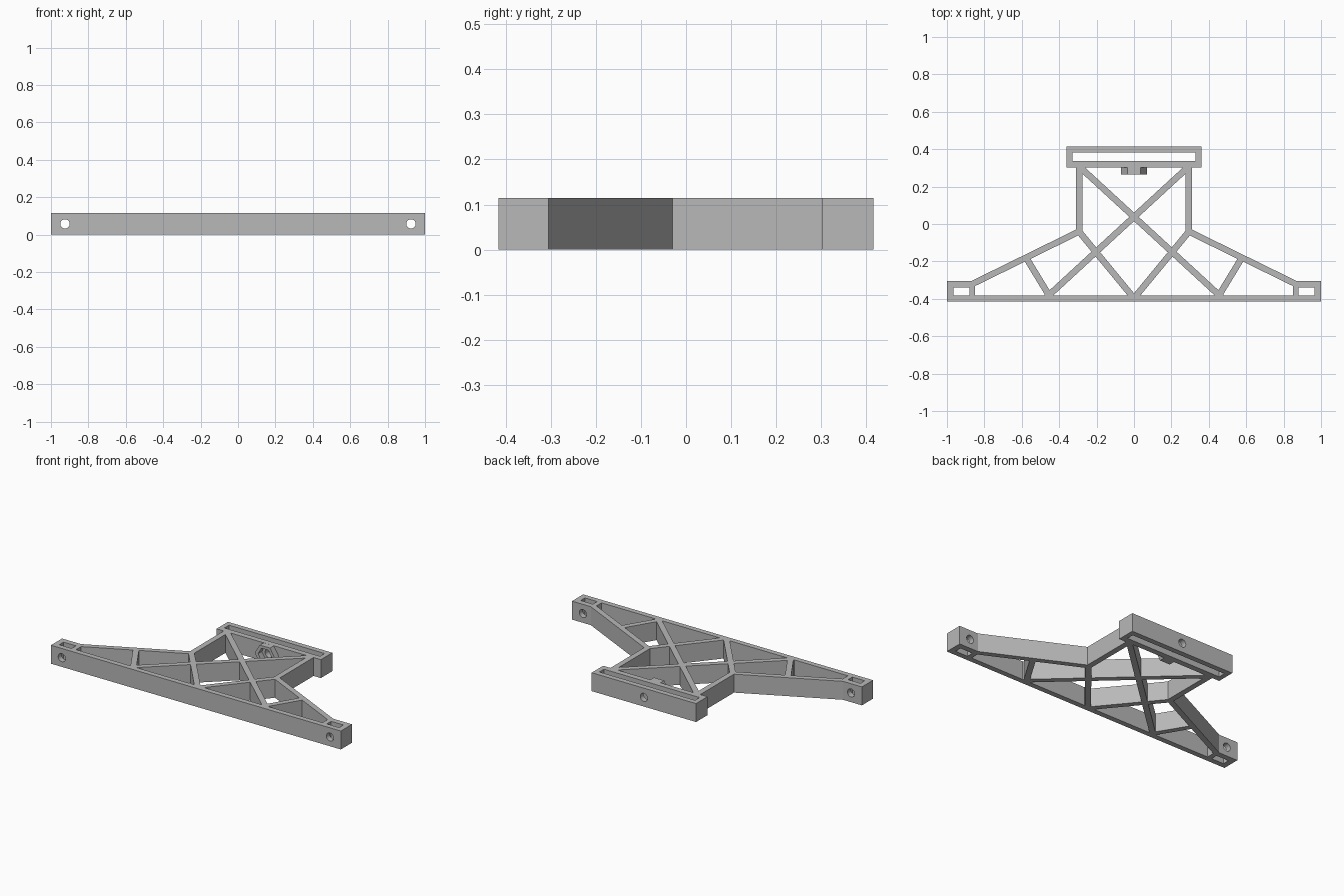
import bpy, bmesh, math
from mathutils import Vector, Matrix

if "Cube" in bpy.data.objects:
    bpy.data.objects.remove(bpy.data.objects["Cube"], do_unlink=True)

H = 0.115      # plate thickness
BAR = 0.034    # strut width

grey = bpy.data.materials.new("plain grey")
grey.use_nodes = True
colour = (0.48, 0.48, 0.48, 1)
grey.diffuse_color = colour
grey.node_tree.nodes["Principled BSDF"].inputs["Base Color"].default_value = colour


def add_object(name, bm):
    bmesh.ops.recalc_face_normals(bm, faces=bm.faces)
    mesh = bpy.data.meshes.new(name)
    bm.to_mesh(mesh)
    bm.free()
    mesh.materials.append(grey)
    ob = bpy.data.objects.new(name, mesh)
    bpy.context.collection.objects.link(ob)
    return ob


def prism(name, points, low=0.0, high=H):
    bm = bmesh.new()
    face = bm.faces.new([bm.verts.new((x, y, low)) for x, y in points])
    up = bmesh.ops.extrude_face_region(bm, geom=[face])["geom"]
    bmesh.ops.translate(bm, vec=(0, 0, high - low),
                        verts=[v for v in up if isinstance(v, bmesh.types.BMVert)])
    return add_object(name, bm)


def rod(name, x, y0, y1, rx, rz, sides):
    """Round or hexagonal rod along y at mid thickness."""
    bm = bmesh.new()
    bmesh.ops.create_cone(bm, cap_ends=True, segments=sides, radius1=1, radius2=1, depth=1)
    if sides == 6:  # corners point sideways
        first = bm.verts[:][0].co
        bmesh.ops.rotate(bm, verts=bm.verts,
                         matrix=Matrix.Rotation(-math.atan2(first.y, first.x), 3, 'Z'))
    bmesh.ops.rotate(bm, verts=bm.verts, matrix=Matrix.Rotation(math.pi / 2, 3, 'X'))
    rz = rz / math.sin(math.pi / 3) if sides == 6 else rz
    bmesh.ops.scale(bm, verts=bm.verts, vec=(rx, y1 - y0, rz))
    bmesh.ops.translate(bm, verts=bm.verts, vec=(x, (y0 + y1) / 2, H / 2))
    return add_object(name, bm)


def mirrored(half):
    return half + [(-x, y) for x, y in reversed(half)]


def rect(x0, x1, y0, y1):
    return [(x0, y0), (x1, y0), (x1, y1), (x0, y1)]


def strut(a, b):
    a, b = Vector(a), Vector(b)
    side = (b - a).normalized().orthogonal() * BAR / 2
    return prism("strut", [tuple(p) for p in (a + side, b + side, b - side, a - side)])


def combine(target, tool, operation):
    mod = target.modifiers.new("combine", 'BOOLEAN')
    mod.operation, mod.object, mod.solver = operation, tool, 'EXACT'
    bpy.context.view_layer.objects.active = target
    bpy.ops.object.modifier_apply(modifier=mod.name)
    bpy.data.objects.remove(tool, do_unlink=True)


# Outer outline of the bracket
frame = prism("truss_bracket", mirrored([
    (1, -.415), (1, -.305), (.87, -.305), (.31, -.03),
    (.31, .302), (.36, .302), (.36, .415)]))

# Open middle, rear slot and end slots
windows = [mirrored([(.85, -.382), (.85, -.332), (.275, -.05), (.275, .302)]),
           rect(-.33, .33, .337, .382),
           rect(.88, .965, -.382, -.34), rect(-.965, -.88, -.382, -.34)]
for points in windows:
    combine(frame, prism("window_cutter", points, -0.1, H + 0.1), 'DIFFERENCE')

# Crossing struts, lower V struts and short braces
for s in (1, -1):
    for a, b in (((-.473, -.397), (.289, .304)),
                 ((0, -.397), (.29, -.045)),
                 ((.445, -.397), (.577, -.18))):
        combine(frame, strut((s * a[0], a[1]), (s * b[0], b[1])), 'UNION')

# Hexagonal boss with a nut pocket on the rear rail
combine(frame, rod("nut_boss", 0, .265, .32, .07, .057, 6), 'UNION')
combine(frame, rod("pocket_cutter", 0, .2, .302, .047, .04, 6), 'DIFFERENCE')

# Bolt holes
for x, y0, y1 in ((0, .25, .5), (.925, -.5, -.25), (-.925, -.5, -.25)):
    combine(frame, rod("hole_cutter", x, y0, y1, .025, .025, 32), 'DIFFERENCE')

bpy.ops.object.select_all(action='DESELECT')
frame.select_set(True)
bpy.context.view_layer.objects.active = frame
bpy.ops.object.shade_smooth_by_angle(angle=math.radians(25))
